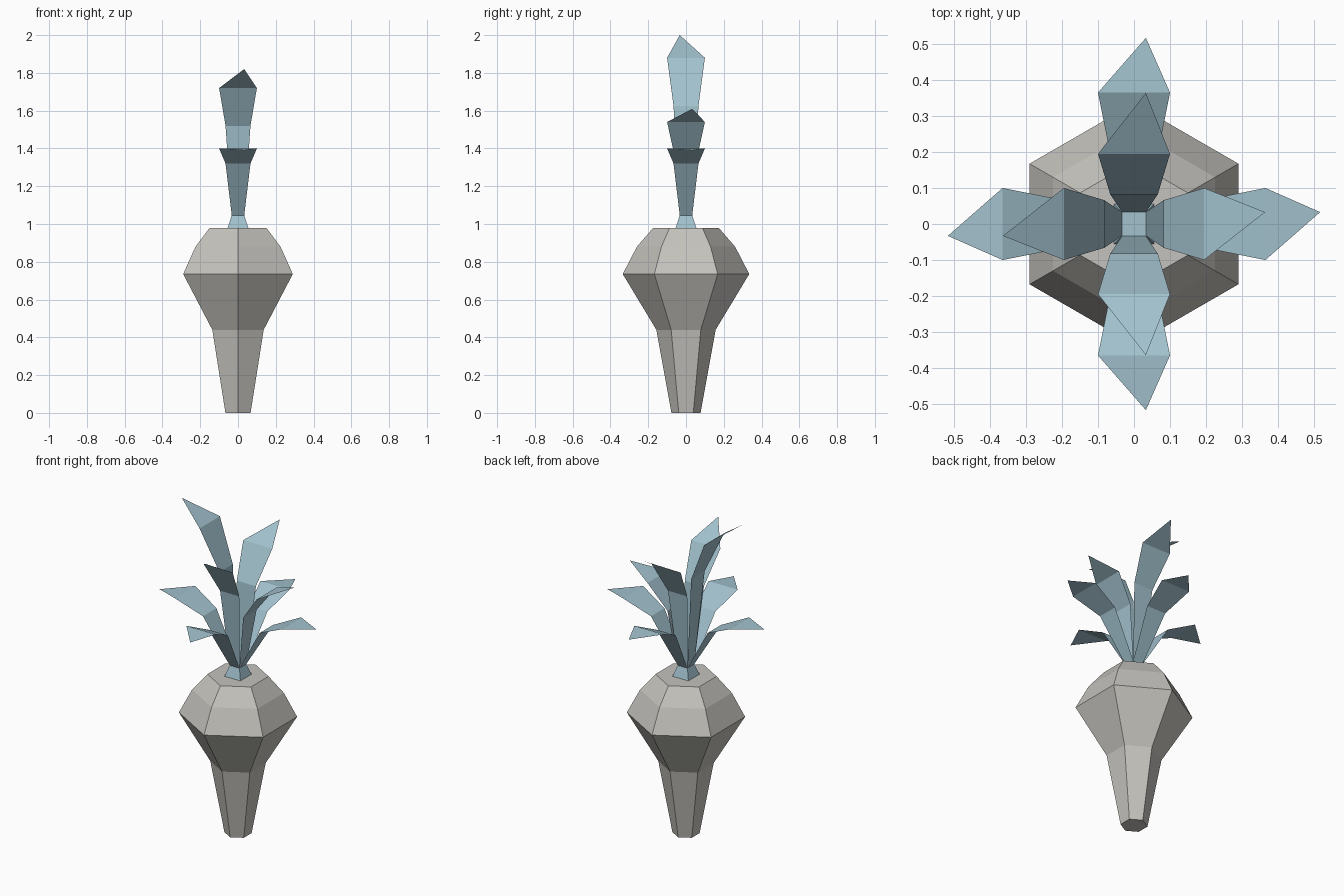
import bpy, math
from mathutils import Vector

if "Cube" in bpy.data.objects:
    bpy.data.objects.remove(bpy.data.objects["Cube"])


def material(name, color):
    m = bpy.data.materials.new(name)
    m.diffuse_color = (*color, 1)
    m.use_nodes = True
    m.node_tree.nodes["Principled BSDF"].inputs["Base Color"].default_value = m.diffuse_color
    return m


ROOT = material("pale_root", (0.56, 0.545, 0.51))
LEAF = material("blue_green_leaf", (0.36, 0.535, 0.615))


def make_object(name, verts, faces, mat):
    mesh = bpy.data.meshes.new(name)
    mesh.from_pydata(verts, [], faces)
    mesh.materials.append(mat)
    mesh.update()
    obj = bpy.data.objects.new(name, mesh)
    bpy.context.collection.objects.link(obj)
    return obj


def lathe(name, profile, sides, start, mat):
    """Closed faceted body from (radius, height) rings."""
    verts = [(r * math.cos(start + math.tau * i / sides),
              r * math.sin(start + math.tau * i / sides), z)
             for r, z in profile for i in range(sides)]
    faces = [(k * sides + i, k * sides + (i + 1) % sides,
              (k + 1) * sides + (i + 1) % sides, (k + 1) * sides + i)
             for k in range(len(profile) - 1) for i in range(sides)]
    faces.append(tuple(reversed(range(sides))))
    faces.append(tuple(range((len(profile) - 1) * sides, len(profile) * sides)))
    return make_object(name, verts, faces, mat)


def leaf(name, out, side, sections, tip):
    """Thin folded blade: (reach, height, half width) rows ending in an off-centre tip."""
    out, side = Vector(out), Vector(side)
    verts = []
    for r, z, w in sections:
        for s in (-1, 1):
            verts.append(out * r + side * (w * s) + Vector((0, 0, z)))
    verts.append(out * tip[0] + side * 0.033 + Vector((0, 0, tip[1])))
    faces = [(2 * k, 2 * k + 2, 2 * k + 3, 2 * k + 1) for k in range(len(sections) - 1)]
    n = len(verts)
    faces.append((n - 3, n - 1, n - 2))
    if out.cross(side).z < 0:  # keep the upper side as the front of each face
        faces = [f[::-1] for f in faces]
    make_object(name, verts, faces, LEAF)


# Six-sided tapering root, corners towards front and back
lathe("root", [(0.077, 0), (0.157, 0.44), (0.335, 0.735), (0.26, 0.88), (0.173, 0.98)],
      6, math.pi / 2, ROOT)

# Square stem stub
D = math.sqrt(2)
lathe("stem", [(0.055 * D, 0.98), (0.033 * D, 1.045)], 4, math.pi / 4, LEAF)

# Each side carries one drooping outer leaf and one upright inner leaf
# name, outward direction, side direction, inner leaf heights (fold, shoulder, tip)
SIDES = [
    ("right", (1, 0, 0), (0, 1, 0), (1.385, 1.54, 1.61)),
    ("left", (-1, 0, 0), (0, -1, 0), (1.625, 1.88, 2.0)),
    ("front", (0, -1, 0), (1, 0, 0), (1.52, 1.72, 1.82)),
    ("back", (0, 1, 0), (1, 0, 0), (1.52, 1.72, 1.82)),
]
BASE = (0.033, 1.045, 0.033)
for name, out, side, (fold, shoulder, top) in SIDES:
    leaf(name + "_outer_leaf", out, side,
         [BASE, (0.195, 1.32, 0.066), (0.365, 1.40, 0.1)], (0.517, 1.39))
    leaf(name + "_inner_leaf", out, side,
         [BASE, (0.082, fold, 0.066), (0.195, shoulder, 0.1)], (0.364, top))
